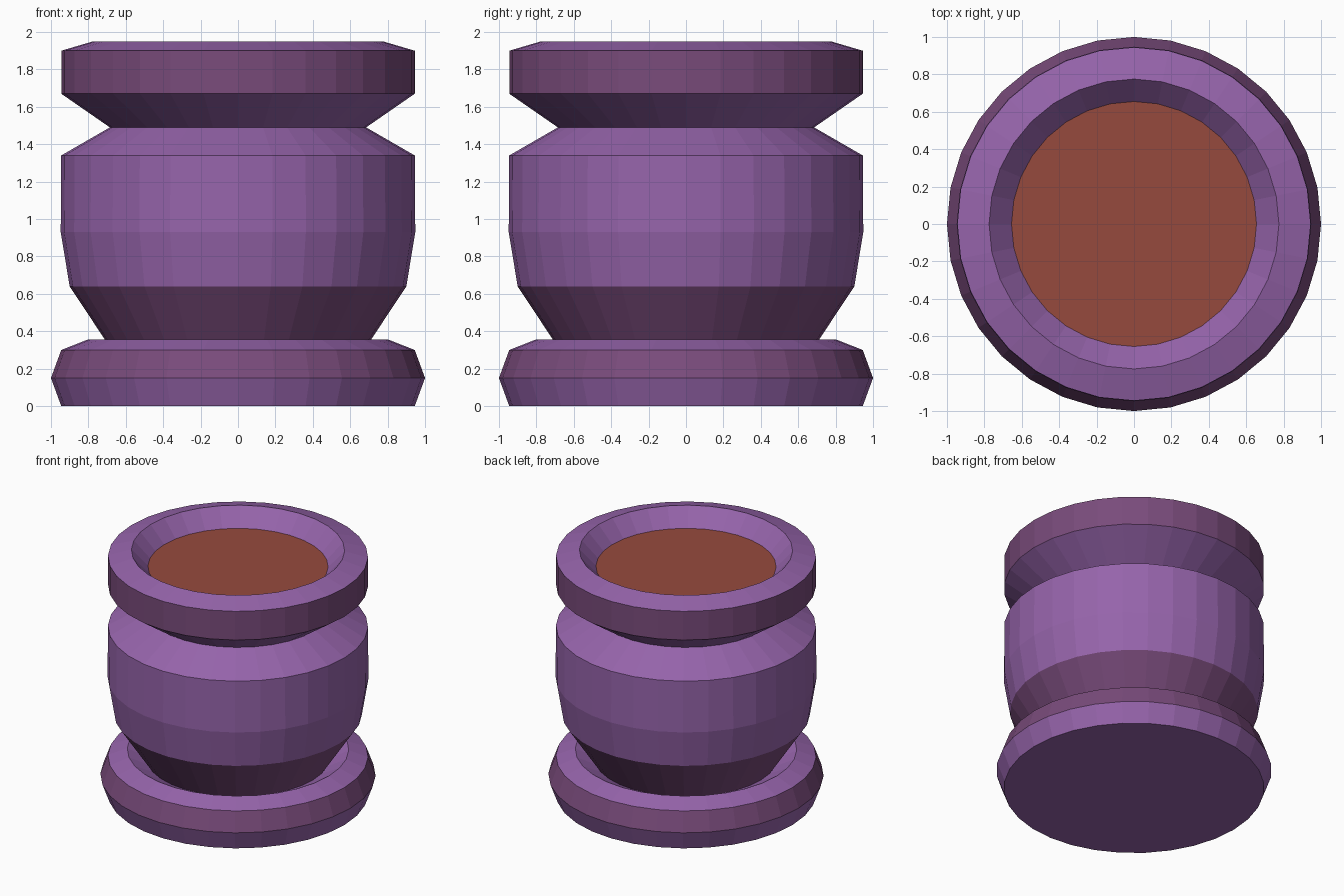
import bpy, bmesh, math

if "Cube" in bpy.data.objects:
    bpy.data.objects.remove(bpy.data.objects["Cube"])

SIDES = 32


def srgb(r, g, b):
    def lin(c):
        c /= 255
        return c / 12.92 if c <= 0.04045 else ((c + 0.055) / 1.055) ** 2.4
    return (lin(r), lin(g), lin(b), 1)


def material(name, color):
    m = bpy.data.materials.new(name)
    m.diffuse_color = color
    m.use_nodes = True
    m.node_tree.nodes["Principled BSDF"].inputs["Base Color"].default_value = m.diffuse_color
    return m


purple = material("purple", srgb(150, 100, 171))
plum = material("dark_plum", srgb(121, 75, 123))
soil_brown = material("soil_brown", srgb(150, 74, 61))


def lathe(name, profile, mats, bands, bottom=None, top=None):
    """Spin (radius, z) points around z; bands gives the material of each band,
    bottom / top give the material of optional end caps."""
    bm = bmesh.new()
    rings = [[bm.verts.new((r * math.cos(2 * math.pi * i / SIDES),
                            r * math.sin(2 * math.pi * i / SIDES), z))
              for i in range(SIDES)] for r, z in profile]
    for lo, hi, m in zip(rings, rings[1:], bands):
        for i in range(SIDES):
            j = (i + 1) % SIDES
            bm.faces.new((lo[i], lo[j], hi[j], hi[i])).material_index = m
    if bottom is not None:
        bm.faces.new(rings[0][::-1]).material_index = bottom
    if top is not None:
        bm.faces.new(rings[-1]).material_index = top
    me = bpy.data.meshes.new(name)
    bm.to_mesh(me)
    bm.free()
    for m in mats:
        me.materials.append(m)
    ob = bpy.data.objects.new(name, me)
    bpy.context.collection.objects.link(ob)
    return ob


# pot: foot with groove, belly, neck, flared rim and inner wall, down to the soil
profile = [
    (0.945, 0.0), (1.0, 0.15), (0.945, 0.30), (0.805, 0.355),   # foot
    (0.665, 0.285),                                             # groove
    (0.90, 0.64), (0.948, 0.93), (0.945, 1.34),                 # belly
    (0.685, 1.49),                                              # neck
    (0.945, 1.67), (0.945, 1.90), (0.775, 1.95),                # rim
    (0.655, 1.82),                                              # inner wall
]
bands = [0, 1, 0, 0, 1, 0, 0, 0, 0, 1, 0, 0]
lathe("pot", profile, [purple, plum], bands, bottom=0)

# soil filling the mouth
lathe("soil", [(0.655, 1.82)], [soil_brown], [], top=0)
